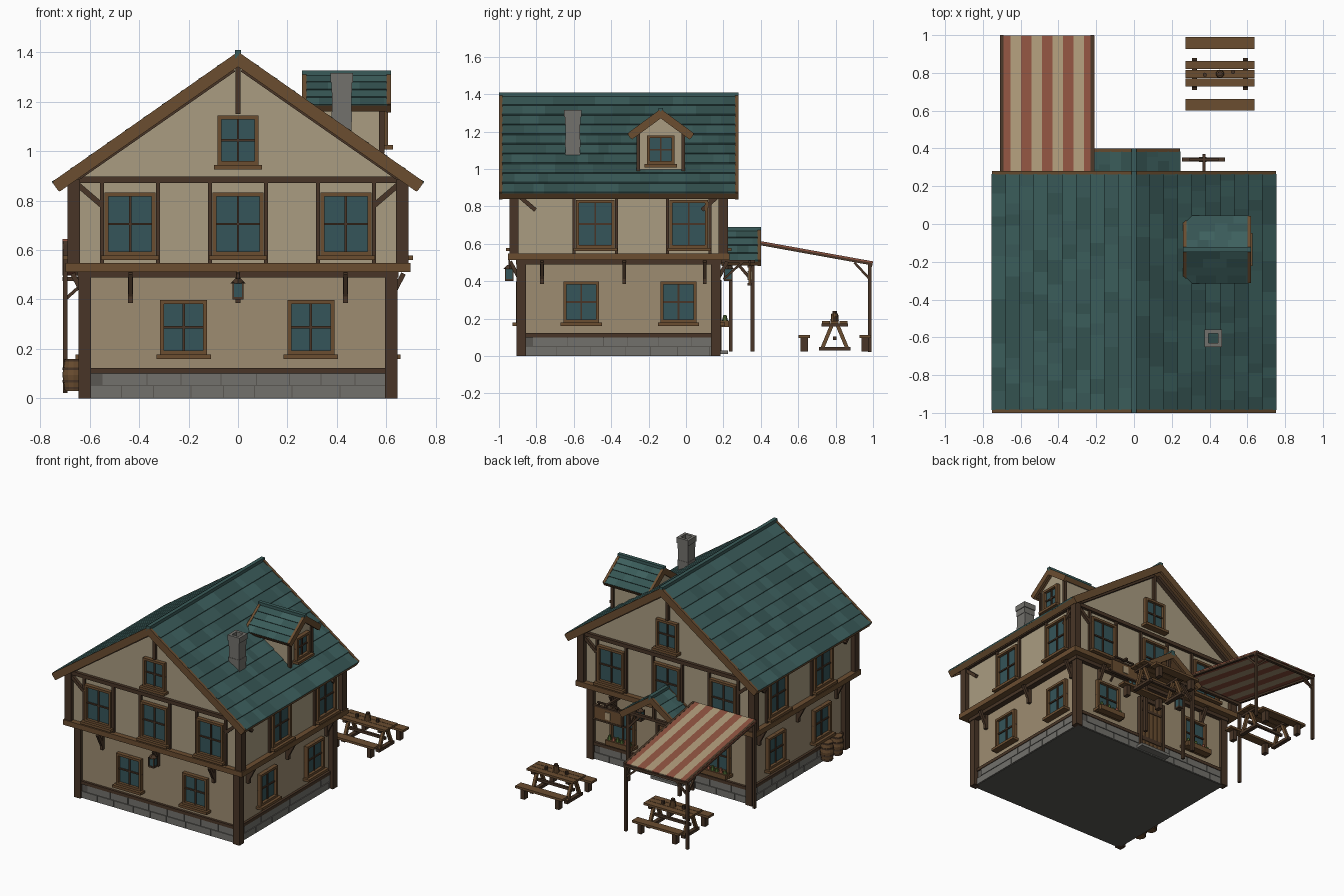
import bpy, bmesh, math, random
from mathutils import Matrix, Vector

if "Cube" in bpy.data.objects:
    bpy.data.objects.remove(bpy.data.objects["Cube"])
random.seed(4)
T = lambda x, y, z: Matrix.Translation((x, y, z))
R = lambda deg, axis: Matrix.Rotation(math.radians(deg), 4, axis)
I = Matrix.Identity(4)
CY = -0.36  # centre of the house in y

def mat(name, *c):
    m = bpy.data.materials.new(name)
    m.diffuse_color = (*c, 1)
    m.use_nodes = True
    m.node_tree.nodes["Principled BSDF"].inputs["Base Color"].default_value = m.diffuse_color
    return m

PLAS, LOWP = mat("plaster", .40, .335, .22), mat("lower_plaster", .34, .265, .165)
DARK, WOOD = mat("dark_wood", .065, .036, .02), mat("wood", .145, .075, .03)
GLASS, STONE, MORT = mat("glass", .035, .09, .1), mat("stone", .17, .165, .15), mat("mortar", .1, .095, .085)
TEAL = [mat("tile%d" % i, .042 * k, .105 * k, .1 * k) for i, k in enumerate((.85, 1, 1.12))]
RED, CREAM, GREEN = mat("red", .27, .085, .05), mat("cream", .42, .32, .19), mat("leaf", .07, .13, .03)

# Solids are (matrix, material, shape); shape None is a cube, (sides, r1, r2) a cone section
def box(x0, x1, y0, y1, z0, z1, m):
    return (T((x0+x1)/2, (y0+y1)/2, (z0+z1)/2) @ Matrix.Diagonal((abs(x1-x0), abs(y1-y0), abs(z1-z0), 1)), m, None)

def beam(p, q, w, h, m):
    p, q = Vector(p), Vector(q)
    d = q - p
    return (Matrix.Translation((p+q)/2) @ d.to_track_quat('X', 'Z').to_matrix().to_4x4() @ Matrix.Diagonal((d.length, w, h, 1)), m, None)

def cyl(x, y, z0, z1, r1, r2, m, n=10):
    return (T(x, y, (z0+z1)/2) @ Matrix.Diagonal((1, 1, z1-z0, 1)), m, (n, r1, r2))

def finish(name, bm, mats):
    me = bpy.data.meshes.new(name)
    bm.to_mesh(me)
    bm.free()
    for m in mats:
        me.materials.append(m)
    bpy.context.collection.objects.link(bpy.data.objects.new(name, me))

def part(name, items, M=I):
    bm, mats = bmesh.new(), []
    for mx, m, shape in items:
        if m not in mats:
            mats.append(m)
        if shape:
            r = bmesh.ops.create_cone(bm, cap_ends=True, segments=shape[0], radius1=shape[1], radius2=shape[2], depth=1, matrix=M @ mx)
        else:
            r = bmesh.ops.create_cube(bm, size=1, matrix=M @ mx)
        for f in {f for v in r["verts"] for f in v.link_faces}:
            f.material_index = mats.index(m)
    finish(name, bm, mats)

def gable(name, half, z0, z1, y0, y1, M=I):
    bm = bmesh.new()
    a, b = [[bm.verts.new(M @ Vector((x, y, z))) for x, z in ((-half, z0), (half, z0), (0, z1))] for y in (y0, y1)]
    bm.faces.new(a)
    bm.faces.new(b[::-1])
    for i in range(3):
        bm.faces.new((a[i], b[i], b[(i+1) % 3], a[(i+1) % 3]))
    bmesh.ops.recalc_face_normals(bm, faces=bm.faces)
    finish(name, bm, [PLAS])

# Pitched roof with overlapping tiles; ridge runs along local y through the origin
def roof(name, M, half, rise, hl, rows, t=.025):
    L, ang = math.hypot(half, rise), math.degrees(math.atan2(rise, half))
    p = L / rows
    for side, turn in (("right", 0), ("left", 180)):
        N = M @ R(turn, 'Z') @ R(ang, 'Y')
        tiles = []
        for i in range(rows):
            y = -hl + .015
            while y < hl - .015:
                w = random.uniform(.05, .13)
                e = min(y + w, hl - .015)
                tiles.append((T((i+.5)*p, (y+e)/2, .006) @ R(-5, 'Y') @ Matrix.Diagonal((p*1.08, e-y, .009, 1)), random.choice(TEAL), None))
                y = e
        part(name + "_tiles_" + side, tiles, N)
        part(name + "_boards_" + side,
             [box(0, L-.005, -hl+.01, hl-.01, -t, 0, WOOD), box(L-.01, L+.003, -hl, hl, -t-.006, .008, WOOD)] +
             [box(0, L, s*hl, s*(hl-.018), -t-.012, .013, WOOD) for s in (-1, 1)], N)
    part(name + "_ridge", [box(-.013, .013, -hl, hl, -.012, .022, TEAL[1])], M)

# Window in a wall frame: outward is local -y
def window(name, M, w, h, z, sill=True):
    a, t, zc = w/2, .016, z + h/2
    it = [box(-a+t, a-t, -.008, .01, z+t, z+h-t, GLASS),
          box(-.005, .005, -.016, 0, z, z+h, DARK), box(-a, a, -.016, 0, zc-.005, zc+.005, DARK),
          box(-a, a, -.028, 0, z, z+t, WOOD), box(-a, a, -.028, 0, z+h-t, z+h, WOOD)]
    it += [box(s*a, s*(a-t), -.028, 0, z, z+h, WOOD) for s in (-1, 1)]
    if sill:
        it.append(box(-a-.015, a+.015, -.048, 0, z-.018, z, WOOD))
    part(name, it, M)

# Main body
part("lower_walls", [box(-.61, .61, CY-.52, CY+.52, .01, .51, LOWP)])
part("upper_walls", [box(-.66, .66, CY-.555, CY+.555, .54, .89, PLAS)])
gable("gable_walls", .68, .88, 1.357, CY-.555, CY+.555)
part("foundation_core", [box(-.618, .618, CY-.528, CY+.528, 0, .1, MORT)])
part("jetty_floor", [box(-.698, .698, CY-.592, CY+.592, .512, .548, WOOD), box(-.65, .65, CY-.55, CY+.55, .488, .512, DARK)])
part("corner_posts", [box(sx*c-.025, sx*c+.025, CY+sy*d-.025, CY+sy*d+.025, z0, z1, DARK)
     for sx in (-1, 1) for sy in (-1, 1) for c, d, z0, z1 in ((.62, .52, 0, .5), (.665, .56, .54, .885))])

# Four walls: windows, timbers, brackets and stones
low = [(-.22, .295), (-.2, .32), (-.37, .37), (-.25, .26)]
up = [(-.437, 0, .437), (-.125, .375), (-.437, 0, .437), (-.3, .2)]
brk = [(-.435, 0, .435), (-.41, .03, .46), (-.435, .435), (-.43, 0, .43)]
for k, side in enumerate(("front", "right", "back", "left")):
    W = T(0, CY, 0) @ R(90*k, 'Z')
    lw, ld, uw, ud = (.61, .52, .66, .555) if k % 2 == 0 else (.52, .61, .555, .66)
    for i, u in enumerate(low[k]):
        window(f"{side}_lower_window_{i}", W @ T(u, -ld, 0), .19, .22, .178)
    timber = [box(-lw, lw, -ld-.017, -ld, .1, .122, DARK), box(-uw, uw, -ud-.022, -ud, .872, .898, DARK)]
    for i, u in enumerate(up[k]):
        window(f"{side}_upper_window_{i}", W @ T(u, -ud, 0), .205, .255, .578)
        timber += [box(u+s*.105, u+s*.122, -ud-.016, -ud, .545, .88, DARK) for s in (-1, 1)]
    timber += [beam((s*(uw-.005), -ud-.012, .87), (s*(uw-.11), -ud-.012, .78), .02, .022, DARK) for s in (-1, 1)]
    part(side + "_timbers", timber, W)
    part(side + "_jetty_brackets", [b for u in brk[k] for b in (
        box(u-.01, u+.01, -ld-.022, -ld, .385, .5, DARK),
        beam((u, -ld-.01, .41), (u, -ld-.06, .505), .018, .02, DARK))], W)
    stones = []
    for row in range(2):
        x = -lw + (.06 * row)
        while x < lw - .02:
            e = min(x + random.uniform(.12, .2), lw)
            stones.append(box(x+.002, e-.002, -ld-.014, -ld, .003+row*.05, .049+row*.05, STONE))
            x = e
    part(side + "_foundation_stones", stones, W)
    if k % 2 == 0:  # gable ends
        window(side + "_gable_window", W @ T(0, -ud, 0), .165, .2, .945)
        part(side + "_gable_timbers", [box(-.01, .01, -ud-.02, -ud, 1.15, 1.34, DARK)] +
             [beam((s*.02, -ud-.02, 1.335), (s*.645, -ud-.02, .9), .03, .03, DARK) for s in (-1, 1)], W)

roof("main_roof", T(0, CY, 1.387), .743, .52, .64, 10)

# Dormer on the right slope
D = T(0, -.135, 0) @ R(90, 'Z')
part("dormer_walls", [box(.27, .58, -.25, -.02, .97, 1.19, PLAS)])
gable("dormer_gable", .135, 1.19, 1.295, -.58, -.27, D)
part("dormer_posts", [box(s*.12-.01, s*.12+.01, -.592, -.57, .99, 1.19, DARK) for s in (-1, 1)], D)
window("dormer_window", D @ T(0, -.58, 0), .145, .155, 1.025)
roof("dormer_roof", T(.44, -.135, 1.305) @ R(90, 'Z'), .17, .125, .18, 4, .016)

# Hollow chimney with a rim
chim = []
for i in range(8):
    z, r = 1.0 + i*.04, .046 if i == 7 else (.039 if i % 3 else .041)
    z1 = z + (.04 if i < 7 else .038)
    for s in (-1, 1):
        chim += [box(s*r, s*.026, -r, r, z, z1, STONE), box(-r, r, s*r, s*.026, z, z1, STONE)]
part("chimney", chim, T(.42, -.605, -.002))

# Back door, step and porch
part("door", [box(-.085+i*.034+.001, -.051+i*.034-.001, .15, .175, .03, .38, WOOD) for i in range(5)] +
     [box(s*.085, s*.105, .15, .19, .02, .4, DARK) for s in (-1, 1)] +
     [box(-.105, .105, .15, .19, .38, .405, DARK), cyl(.06, .18, .19, .21, .01, .01, DARK, 6)] +
     [box(-.085, .085, .17, .18, z, z+.018, DARK) for z in (.09, .31)])
part("door_step", [box(-.12, .12, .15, .225, .01, .03, STONE)])
roof("porch_roof", T(0, .295, .668), .235, .165, .105, 4, .016)
porch = [box(-.21, .21, .345, .365, .495, .515, DARK), box(-.01, .01, .345, .365, .51, .65, DARK)]
for s in (-1, 1):
    porch += [box(s*.2-.011, s*.2+.011, .345, .367, .025, .51, DARK), box(s*.2-.01, s*.2+.01, .18, .38, .495, .515, DARK),
              beam((s*.2, .355, .4), (s*.2, .27, .5), .016, .016, DARK), beam((s*.2, .355, .4), (s*.11, .355, .5), .016, .016, DARK)]
part("porch_frame", porch)

# Flower boxes under the back windows
for s in (-1, 1):
    fb = [box(s*.37-.1, s*.37+.1, .18, .23, .155, .19, WOOD)]
    fb += [cyl(s*.37-.08+i*.032, .208, .185, .21+.01*(i % 2), .017, .008, RED if i % 3 == 1 else GREEN, 6) for i in range(6)]
    part("flower_box_" + ("left", "right")[s > 0], fb)

# Lanterns
for i, (x, y) in enumerate(((0, -.945), (-.2, .225), (.2, .225))):
    part(f"lantern_{i}", [box(-.018, .018, -.018, .018, .41, .465, GLASS), box(-.022, .022, -.022, .022, .4, .411, DARK),
         cyl(0, 0, .465, .485, .032, .012, DARK, 4), box(-.004, .004, -.004, .004, .48, .515, DARK)] +
         [box(a*.02-.003, a*.02+.003, b*.02-.003, b*.02+.003, .405, .47, DARK) for a in (-1, 1) for b in (-1, 1)], T(x, y, 0))

# Hanging sign
part("hanging_sign", [box(.262, .475, .333, .348, .385, .475, WOOD), beam((.37, .19, .505), (.37, .37, .505), .016, .016, DARK),
     beam((.37, .2, .41), (.37, .3, .5), .012, .012, DARK), box(.255, .482, .33, .351, .472, .484, DARK),
     box(.255, .482, .33, .351, .378, .39, DARK), box(.345, .385, .328, .354, .405, .455, CREAM)] +
     [box(x-.004, x+.004, .337, .345, .475, .505, DARK) for x in (.3, .44)] + [box(.29, .45, .335, .347, .5, .51, DARK)])

# Striped awning on four posts
zy = lambda y: .64 - (y-.225) * .18
w = .5 / 9
part("awning_cloth", [beam((-.71+(i+.5)*w, .225, zy(.225)), (-.71+(i+.5)*w, .998, zy(.998)), w, .008, CREAM if i % 2 else RED) for i in range(9)])
fr = [box(-.71, -.21, .975, .995, .475, .492, DARK), box(-.71, -.21, .225, .245, .605, .625, DARK)]
for x in (-.7, -.22):
    fr += [beam((x, .225, zy(.225)-.006), (x, .998, zy(.998)-.006), .018, .022, DARK), box(x-.009, x+.009, .974, .992, .022, .49, DARK),
           box(x-.009, x+.009, .23, .248, .025, .62, DARK), beam((x, .983, .41), (x, .9, .5), .013, .013, DARK)]
    q = x + (.09 if x < -.5 else -.09)
    fr.append(beam((x, .983, .4), (q, .983, .48), .013, .013, DARK))
part("awning_frame", fr)

# Picnic tables with benches and mugs
for name, x in (("left", -.455), ("right", .455)):
    M = T(x, .795, 0)
    tb = [box(-.183, .183, y-.0215, y+.0215, .172, .187, WOOD) for y in (-.046, 0, .046)]
    tb.append(box(-.14, .14, -.009, .009, .085, .103, DARK))
    for s in (-.135, .135):
        tb += [box(s-.012, s+.012, -.07, .07, .158, .173, DARK), box(s-.014, s+.014, -.085, .085, .028, .048, DARK)]
        tb += [beam((s, t*.065, .045), (s, t*.015, .165), .02, .02, WOOD) for t in (-1, 1)]
    part("table_" + name, tb, M)
    part("benches_" + name, [b for t in (-1, 1) for b in (
        box(-.183, .183, t*.163-.031, t*.163+.031, .096, .112, WOOD),
        *(box(s-.015, s+.015, t*.163-.02, t*.163+.02, .025, .097, DARK) for s in (-.135, .135)))], M)
    part("mugs_" + name, [cyl(0, 0, .187, .228, .022, .018, WOOD), cyl(0, 0, .228, .24, .013, .013, DARK),
         cyl(.07, .01, .187, .21, .011, .011, DARK, 8), cyl(-.08, -.005, .187, .21, .011, .011, DARK, 8)], M)

# Barrels by the left wall
for i, y in enumerate((-.62, -.73)):
    part(f"barrel_{i}", [cyl(0, 0, .03, .095, .036, .046, WOOD, 12), cyl(0, 0, .095, .16, .046, .036, WOOD, 12)] +
         [cyl(0, 0, z, z+.01, r, r, DARK, 12) for z, r in ((.035, .04), (.065, .045), (.115, .0455), (.148, .04))], T(-.665, y, 0))
